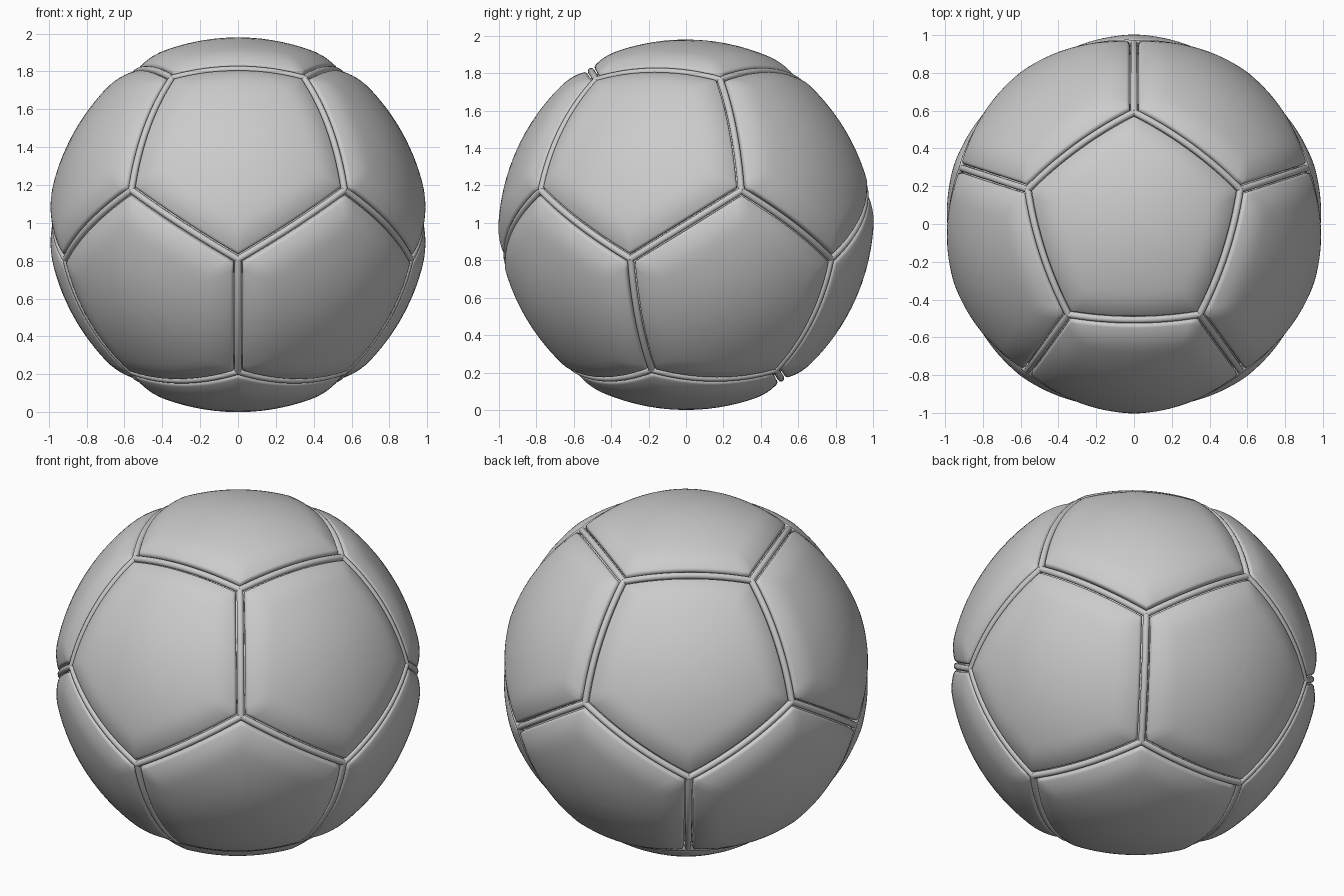
import bpy, bmesh, math
from mathutils import Vector

if "Cube" in bpy.data.objects:
    bpy.data.objects.remove(bpy.data.objects["Cube"])

CENTRE = Vector((0, 0, 0.99))
GAP = 0.025          # half width of the seam (angle)
SEG, BEAD = 16, 0.018

# Twelve panel directions of a dodecahedron, one pointing straight up
normals = [Vector((0, 0, 1))]
for k in range(5):
    a = math.radians(-90 + 72 * k)
    normals.append(Vector((2 * math.cos(a), 2 * math.sin(a), 1)) / math.sqrt(5))
normals += [-n for n in normals]


def neighbours(n):
    """Adjacent panel directions, counter-clockwise around n."""
    near = [m for m in normals if abs(m.dot(n) - 0.4472) < 0.01]
    u = (near[0] - n * near[0].dot(n)).normalized()
    v = n.cross(u)
    return sorted(near, key=lambda m: math.atan2(m.dot(v), m.dot(u)))


def base_radius(d, n):
    """Sphere blended slightly towards a dodecahedron."""
    return 0.879 + 0.14 * 0.7947 / d.dot(n)


def panel_point(p, n, near):
    d = p.normalized()
    e = min(math.asin(d.dot((n - m).normalized())) for m in near) - GAP
    e = max(e, 0)
    soft = 0.03 * max(0, 1 - e / 0.15) ** 2           # puffed fall-off
    r = 0.014
    lip = r - math.sqrt(r * r - max(0, r - e) ** 2)   # rounded lip
    return d * (base_radius(d, n) - soft - lip)


def add_object(name, data):
    ob = bpy.data.objects.new(name, data)
    ob.location = CENTRE
    bpy.context.collection.objects.link(ob)
    return ob


# Puffed pentagonal panels
RINGS = [0.1, 0.2, 0.3, 0.4, 0.5, 0.58, 0.66, 0.73, 0.79, 0.84, 0.88,
         0.915, 0.94, 0.958, 0.97, 0.978, 0.985, 0.991, 0.996, 1.0]
half = math.atan(0.618034)
inset = math.tan(half - GAP) / math.tan(half)
for i, n in enumerate(normals):
    near = neighbours(n)
    corners = []
    for k in range(5):
        c = n + near[k] + near[(k + 1) % 5]
        corners.append((c / c.dot(n) - n) * inset)
    rim = []
    for k in range(5):
        for s in range(SEG):
            rim.append(corners[k].lerp(corners[(k + 1) % 5], s / SEG))
    bm = bmesh.new()
    centre = bm.verts.new(panel_point(n, n, near))
    rows = [[bm.verts.new(panel_point(n + q * t, n, near)) for q in rim] for t in RINGS]
    rows.append([bm.verts.new((n + q).normalized() * 0.91) for q in rim])  # seam wall
    count = len(rim)
    for s in range(count):
        t = (s + 1) % count
        bm.faces.new((centre, rows[0][s], rows[0][t]))
        for a, b in zip(rows, rows[1:]):
            bm.faces.new((a[s], b[s], b[t], a[t]))
    for f in bm.faces:
        f.smooth = True
    me = bpy.data.meshes.new("panel")
    bm.to_mesh(me)
    bm.free()
    add_object(f"panel_{i + 1}", me)

# Rounded piping along the thirty seams
cu = bpy.data.curves.new("seam_piping", "CURVE")
cu.dimensions = "3D"
cu.bevel_depth = BEAD
cu.bevel_resolution = 4
cu.use_fill_caps = True
for i, n in enumerate(normals):
    near = neighbours(n)
    for k, m in enumerate(near):
        if normals.index(m) < i:
            continue
        a = (n + m + near[k - 1]).normalized()
        b = (n + m + near[(k + 1) % 5]).normalized()
        sp = cu.splines.new("POLY")
        sp.points.add(SEG)
        for s in range(SEG + 1):
            d = a.lerp(b, s / SEG).normalized()
            sp.points[s].co = (*(d * (base_radius(d, n) - 0.045)), 1)
add_object("seam_piping", cu)

# Inner core closing the seams
bm = bmesh.new()
bmesh.ops.create_icosphere(bm, subdivisions=5, radius=0.935)
for f in bm.faces:
    f.smooth = True
me = bpy.data.meshes.new("core")
bm.to_mesh(me)
bm.free()
add_object("inner_core", me)
